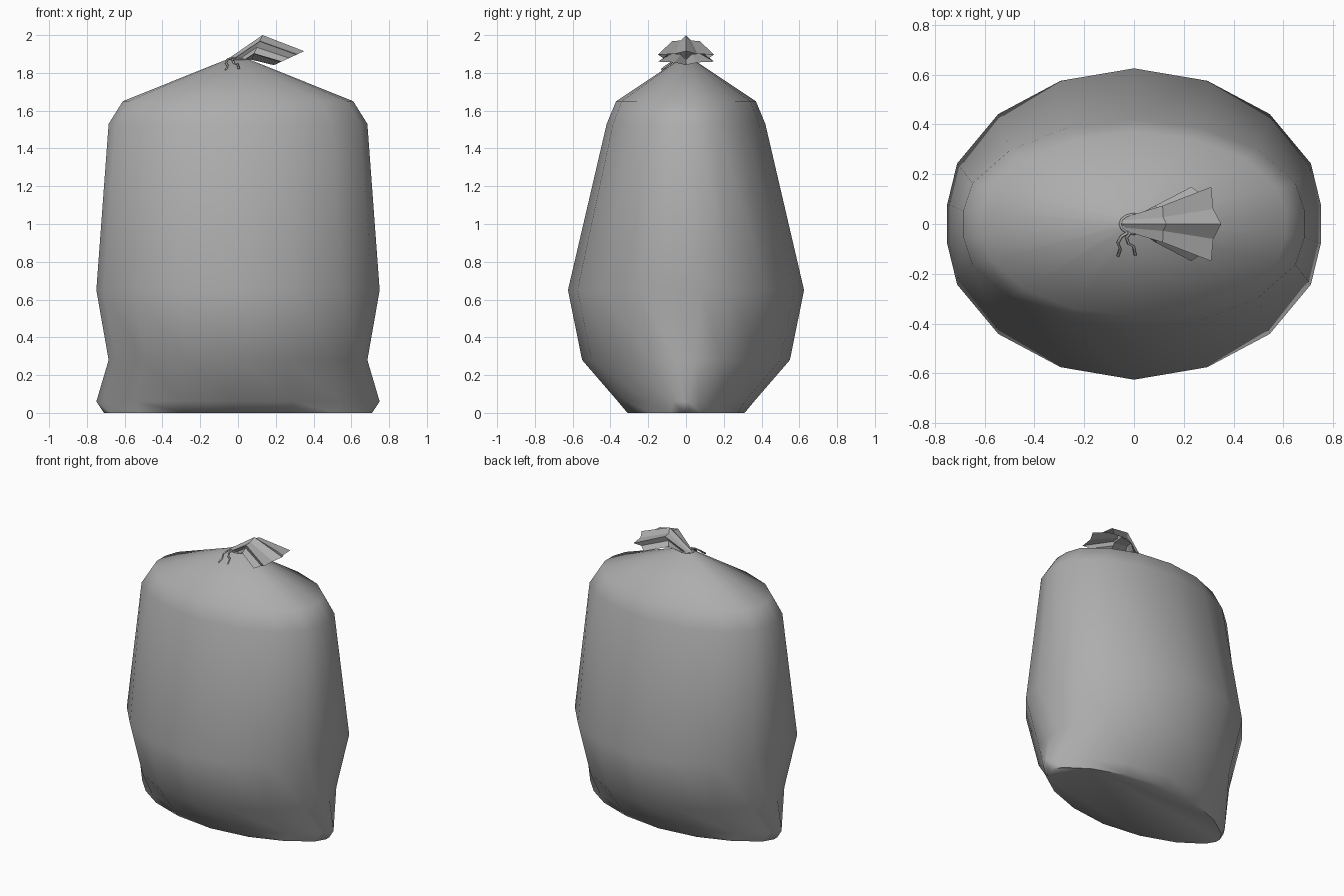
import bpy, bmesh, math

if "Cube" in bpy.data.objects:
    bpy.data.objects.remove(bpy.data.objects["Cube"])

# Dark grey plastic
MAT = bpy.data.materials.new("dark_grey_plastic")
MAT.diffuse_color = (.42, .42, .42, 1)
MAT.use_nodes = True
MAT.node_tree.nodes["Principled BSDF"].inputs["Base Color"].default_value = MAT.diffuse_color


def loft(name, rings, cap_start=False, cap_end=False, angle=None):
    bm = bmesh.new()
    rows = [[bm.verts.new(p) for p in ring] for ring in rings]
    n = len(rows[0])
    for a, b in zip(rows, rows[1:]):
        for i in range(n):
            j = (i + 1) % n
            bm.faces.new((a[i], a[j], b[j], b[i]))
    if cap_start:
        bm.faces.new(rows[0][::-1])
    if cap_end:
        bm.faces.new(rows[-1])
    bmesh.ops.recalc_face_normals(bm, faces=bm.faces)
    me = bpy.data.meshes.new(name)
    bm.to_mesh(me)
    bm.free()
    me.materials.append(MAT)
    ob = bpy.data.objects.new(name, me)
    bpy.context.collection.objects.link(ob)
    if angle:
        bpy.ops.object.select_all(action='DESELECT')
        ob.select_set(True)
        bpy.context.view_layer.objects.active = ob
        bpy.ops.object.shade_smooth_by_angle(angle=math.radians(angle))
    return ob


# Sack body: 18-sided rings, pinched to a lens towards the bottom seam
QUARTER = [(0, 1), (.393, .92), (.727, .706), (.947, .389), (1, .127)]
RIGHT = QUARTER + [(x, -y) for x, y in QUARTER[::-1]]
SECTION = RIGHT + [(-x, y) for x, y in RIGHT[-2:0:-1]]


def body_ring(z, hx, hy, pinch):
    return [(x * hx, math.copysign(abs(y) ** pinch, y) * hy, z) for x, y in SECTION]


body = [(0, .71, .31, 1.4), (.06, .75, .36, 1.75), (.28, .685, .55, 1.15),
        (.65, .75, .625, 1), (1.53, .685, .42, 1), (1.65, .61, .37, 1),
        (1.875, .05, .032, 1)]
loft("sack_body", [body_ring(*r) for r in body], cap_start=True, cap_end=True, angle=60)


# Gathered top: pleated tube rising from the neck and flopping to the right
def pleat_ring(cx, cz, hy, hz, dx, depth, n=12):
    pts = []
    for i in range(n):
        t = 2 * math.pi * i / n
        k = 1 if i % 2 == 0 else depth
        pts.append((cx + dx * math.cos(t) * k, hy * math.sin(t) * k,
                    cz + hz * math.cos(t) * k))
    return pts


loft("gathered_top", [pleat_ring(0, 1.868, .035, .005, -.055, .85),
                      pleat_ring(.10, 1.935, .085, .065, .03, .65),
                      pleat_ring(.27, 1.878, .172, .037, .08, .7)])


# Tie: band round the neck and two curly loose ends lying on the front slope
def cord(name, pts, closed=False):
    cu = bpy.data.curves.new(name, 'CURVE')
    cu.dimensions = '3D'
    cu.bevel_depth = .006
    cu.bevel_resolution = 0
    sp = cu.splines.new('POLY')
    sp.points.add(len(pts) - 1)
    for p, co in zip(sp.points, pts):
        p.co = (*co, 1)
    sp.use_cyclic_u = closed
    cu.materials.append(MAT)
    ob = bpy.data.objects.new(name, cu)
    bpy.context.collection.objects.link(ob)


cord("neck_tie", [(.055 * math.cos(i * math.pi / 6), .038 * math.sin(i * math.pi / 6), 1.872)
                  for i in range(12)], True)
cord("tie_end_left", [(-.025, -.035, 1.878), (-.05, -.05, 1.874), (-.065, -.075, 1.855),
                      (-.055, -.10, 1.838), (-.065, -.13, 1.815)])
cord("tie_end_right", [(-.015, -.035, 1.878), (-.03, -.055, 1.872), (-.022, -.08, 1.852),
                       (-.002, -.09, 1.846), (.005, -.125, 1.82)])
